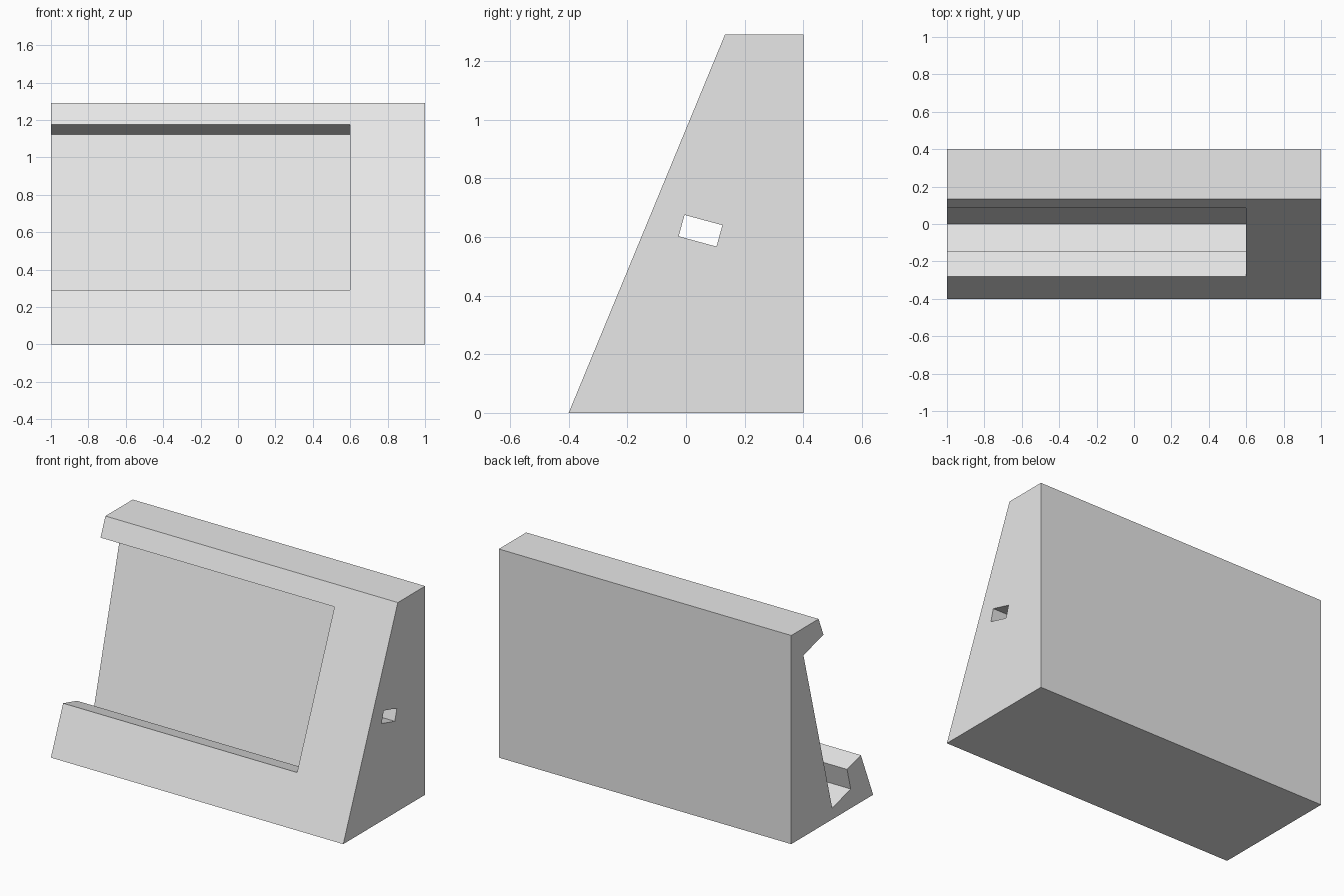
import bpy
import bmesh

cube = bpy.data.objects.get("Cube")
if cube:
    bpy.data.objects.remove(cube, do_unlink=True)

grey = bpy.data.materials.new("light_grey")
grey.use_nodes = True
colour = (0.8, 0.8, 0.8, 1.0)
grey.diffuse_color = colour
grey.node_tree.nodes["Principled BSDF"].inputs["Base Color"].default_value = colour


def prism(name, profile, x0, x1):
    """Extrude a (y, z) profile along x."""
    bm = bmesh.new()
    face = bm.faces.new([bm.verts.new((x0, y, z)) for y, z in profile])
    grown = bmesh.ops.extrude_face_region(bm, geom=[face])["geom"]
    verts = [v for v in grown if isinstance(v, bmesh.types.BMVert)]
    bmesh.ops.translate(bm, verts=verts, vec=(x1 - x0, 0, 0))
    bmesh.ops.recalc_face_normals(bm, faces=bm.faces)
    mesh = bpy.data.meshes.new(name)
    bm.to_mesh(mesh)
    bm.free()
    mesh.materials.append(grey)
    obj = bpy.data.objects.new(name, mesh)
    bpy.context.collection.objects.link(obj)
    return obj


def cut(target, cutter):
    """Subtract a cutter, then discard it."""
    cutter.hide_render = True
    mod = target.modifiers.new("cut", 'BOOLEAN')
    mod.operation = 'DIFFERENCE'
    mod.solver = 'EXACT'
    mod.object = cutter
    bpy.context.view_layer.objects.active = target
    bpy.ops.object.modifier_apply(modifier=mod.name)
    bpy.data.objects.remove(cutter, do_unlink=True)


# Wedge-shaped stand with a sloping front
stand = prism("stand_body", [(-0.4, 0), (0.4, 0), (0.4, 1.29), (0.133, 1.29)], -1, 1)

# Tilted pocket: lip, undercut groove, back wall and overhang, open at one end
pocket = [(-0.666, 0.394), (-0.145, 0.254), (-0.181, 0.119),
          (0, 0.07), (0.281, 1.122), (-0.301, 1.279)]
cut(stand, prism("pocket_cutter", pocket, -1.2, 0.6))

# Cable slot through the closed end
slot = [(-0.005, 0.675), (0.124, 0.64), (0.104, 0.567), (-0.025, 0.602)]
cut(stand, prism("slot_cutter", slot, 0.5, 1.2))
